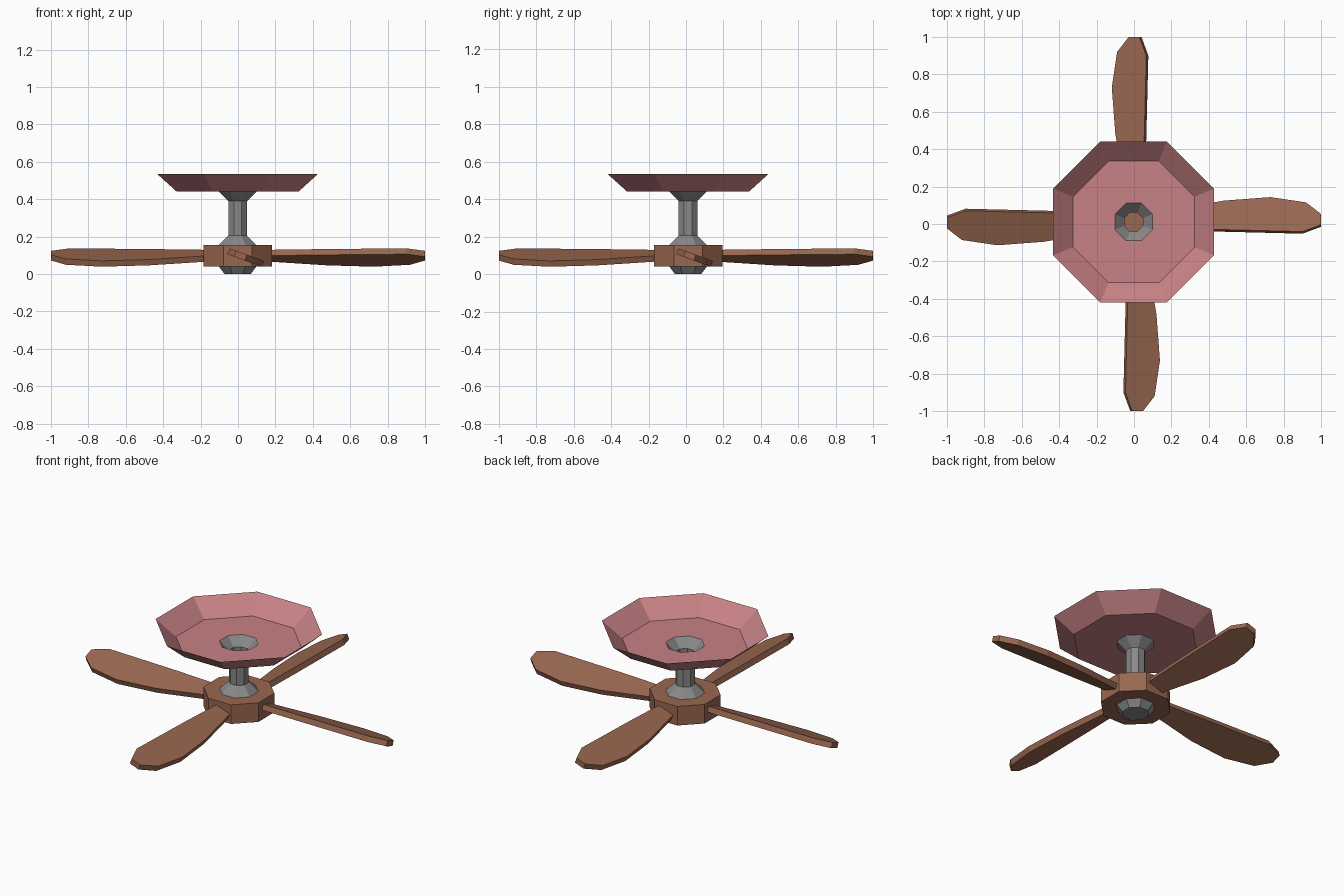
import bpy, bmesh, math
from mathutils import Matrix, Vector

if "Cube" in bpy.data.objects:
    bpy.data.objects.remove(bpy.data.objects["Cube"])

CENTRE = Vector((-0.002, 0.011, 0))


def material(name, rgb):
    m = bpy.data.materials.new(name)
    m.diffuse_color = (*rgb, 1)
    m.use_nodes = True
    m.node_tree.nodes["Principled BSDF"].inputs["Base Color"].default_value = m.diffuse_color
    return m


PINK = material("dusty pink", (0.58, 0.225, 0.24))
BROWN = material("wood brown", (0.32, 0.135, 0.08))
GREY = material("metal grey", (0.25, 0.25, 0.25))


def finish(name, bm, mat):
    mesh = bpy.data.meshes.new(name)
    bm.to_mesh(mesh)
    bm.free()
    mesh.materials.append(mat)
    obj = bpy.data.objects.new(name, mesh)
    bpy.context.collection.objects.link(obj)
    return obj


def octagon_stack(name, profile, mat, caps=True):
    """Loft octagons, flat sides to the axes; profile = (apothem, z)."""
    bm = bmesh.new()
    rings = []
    for apothem, z in profile:
        r = apothem / math.cos(math.pi / 8)
        angles = [math.pi / 8 + i * math.pi / 4 for i in range(8)]
        rings.append([bm.verts.new(CENTRE + Vector((r * math.cos(a), r * math.sin(a), z)))
                      for a in angles])
    for low, high in zip(rings, rings[1:]):
        for i in range(8):
            j = (i + 1) % 8
            bm.faces.new((low[i], low[j], high[j], high[i]))
    if caps:
        bm.faces.new(rings[0][::-1])
        bm.faces.new(rings[-1])
    return finish(name, bm, mat)


# Open dish with a hole in the floor, flared hollow rod, hub and lower cap
octagon_stack("ceiling_dish", [(0.10, 0.44), (0.325, 0.44), (0.43, 0.535)], PINK, caps=False)
octagon_stack("down_rod", [(0.10, 0.155), (0.05, 0.205), (0.05, 0.39), (0.10, 0.44)], GREY, caps=False)
octagon_stack("hub", [(0.183, 0.04), (0.183, 0.155)], BROWN)
octagon_stack("bottom_cap", [(0.07, 0.0), (0.10, 0.04)], GREY)

# Blades: outline (distance out, across), thickened, pitched, turned about the hub
OUTLINE = [(0.15, -0.04), (0.45, -0.052), (0.90, -0.064), (1.0, -0.025),
           (1.0, 0.036), (0.92, 0.102), (0.73, 0.132), (0.48, 0.112), (0.15, 0.05)]
THICK = 0.033
for i, label in enumerate(("right", "back", "left", "front")):
    bm = bmesh.new()
    bottom = bm.faces.new([bm.verts.new((x, y, -THICK / 2)) for x, y in OUTLINE])
    top = bmesh.ops.extrude_face_region(bm, geom=[bottom])["geom"]
    bmesh.ops.translate(bm, vec=(0, 0, THICK),
                        verts=[v for v in top if isinstance(v, bmesh.types.BMVert)])
    bmesh.ops.recalc_face_normals(bm, faces=bm.faces)
    shift = (0.015, -0.01, -0.015, 0.01)[i] - 0.005
    bm.transform(Matrix.Translation((0, 0, 0.1)) @ Matrix.Rotation(i * math.pi / 2, 4, "Z")
                 @ Matrix.Translation((0, shift + 0.004, 0))
                 @ Matrix.Rotation(math.radians(-20), 4, "X"))
    finish(label + "_blade", bm, BROWN)
